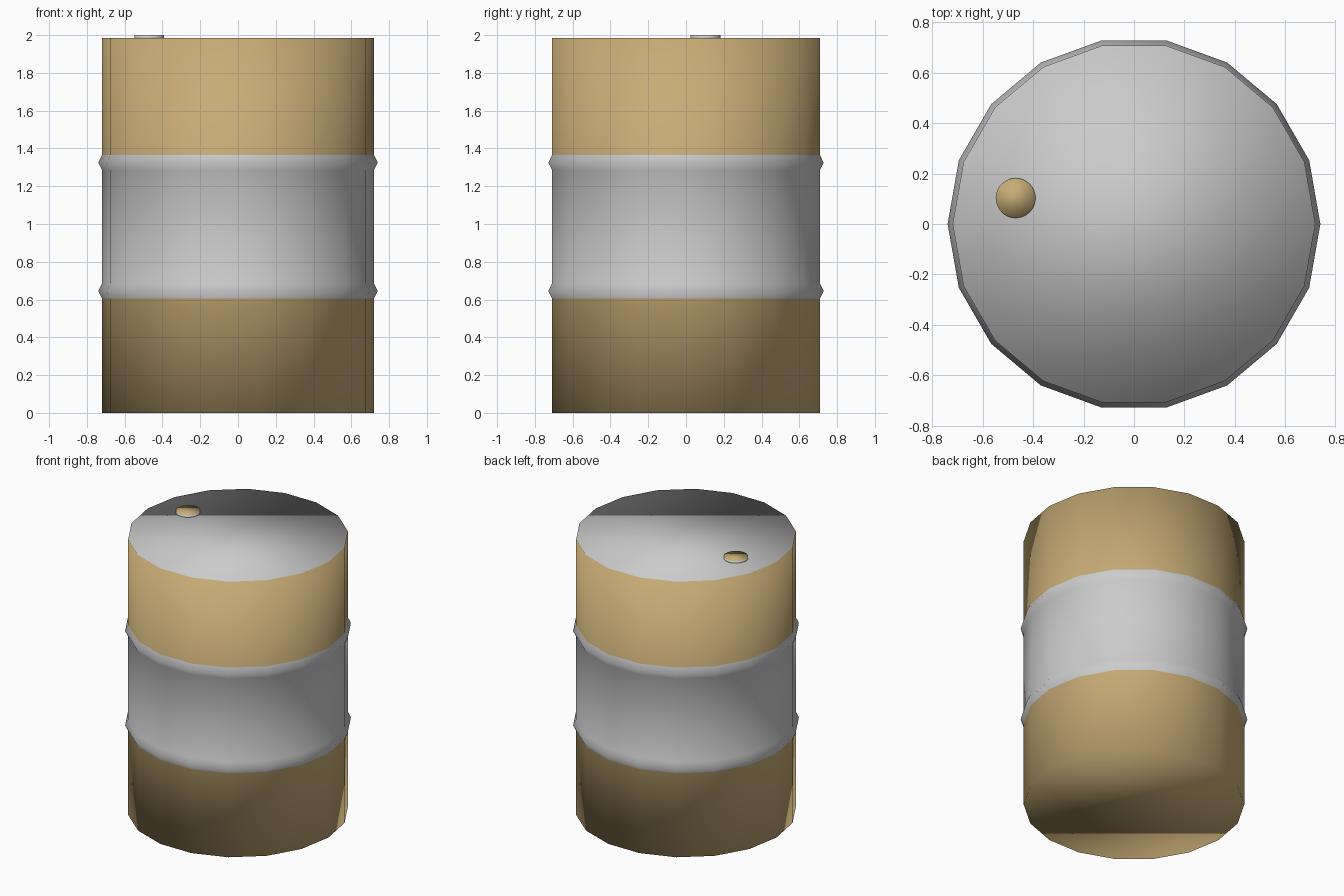
import bpy, bmesh
from math import cos, sin, tau

if "Cube" in bpy.data.objects:
    bpy.data.objects.remove(bpy.data.objects["Cube"])


def material(name, rgb):
    m = bpy.data.materials.new(name)
    m.diffuse_color = (*rgb, 1)
    m.use_nodes = True
    m.node_tree.nodes["Principled BSDF"].inputs["Base Color"].default_value = m.diffuse_color
    return m


STEEL = material("steel", (0.8, 0.8, 0.8))
BROWN = material("brown_paint", (0.57, 0.41, 0.18))


def lathe(name, profile, paints, sides, center=(0, 0)):
    """Capped solid of revolution; paints = bottom cap, each band, top cap."""
    bm = bmesh.new()
    rings = [[bm.verts.new((center[0] + r * cos(tau * i / sides),
                            center[1] + r * sin(tau * i / sides), z))
              for i in range(sides)] for r, z in profile]
    bm.faces.new(rings[0][::-1]).material_index = paints[0]
    for low, high, paint in zip(rings, rings[1:], paints[1:]):
        for i in range(sides):
            j = (i + 1) % sides
            bm.faces.new((low[i], low[j], high[j], high[i])).material_index = paint
    bm.faces.new(rings[-1]).material_index = paints[-1]
    for f in bm.faces:
        f.smooth = True
    mesh = bpy.data.meshes.new(name)
    bm.to_mesh(mesh)
    bm.free()
    mesh.materials.append(STEEL)
    mesh.materials.append(BROWN)
    obj = bpy.data.objects.new(name, mesh)
    bpy.context.collection.objects.link(obj)
    return obj


# Drum body: brown ends, bare steel waist between two rolled ribs, steel lid
lathe("drum_body",
      [(0.72, 0), (0.72, 0.605), (0.74, 0.645), (0.72, 0.685),
       (0.72, 1.285), (0.74, 1.325), (0.72, 1.365), (0.72, 1.985)],
      [1, 1, 0, 0, 0, 0, 0, 1, 0], 18)

# Filler cap on the lid: steel rim, brown top
lathe("filler_cap", [(0.079, 1.975), (0.079, 2.0)], [0, 0, 1], 32, (-0.47, 0.103))
